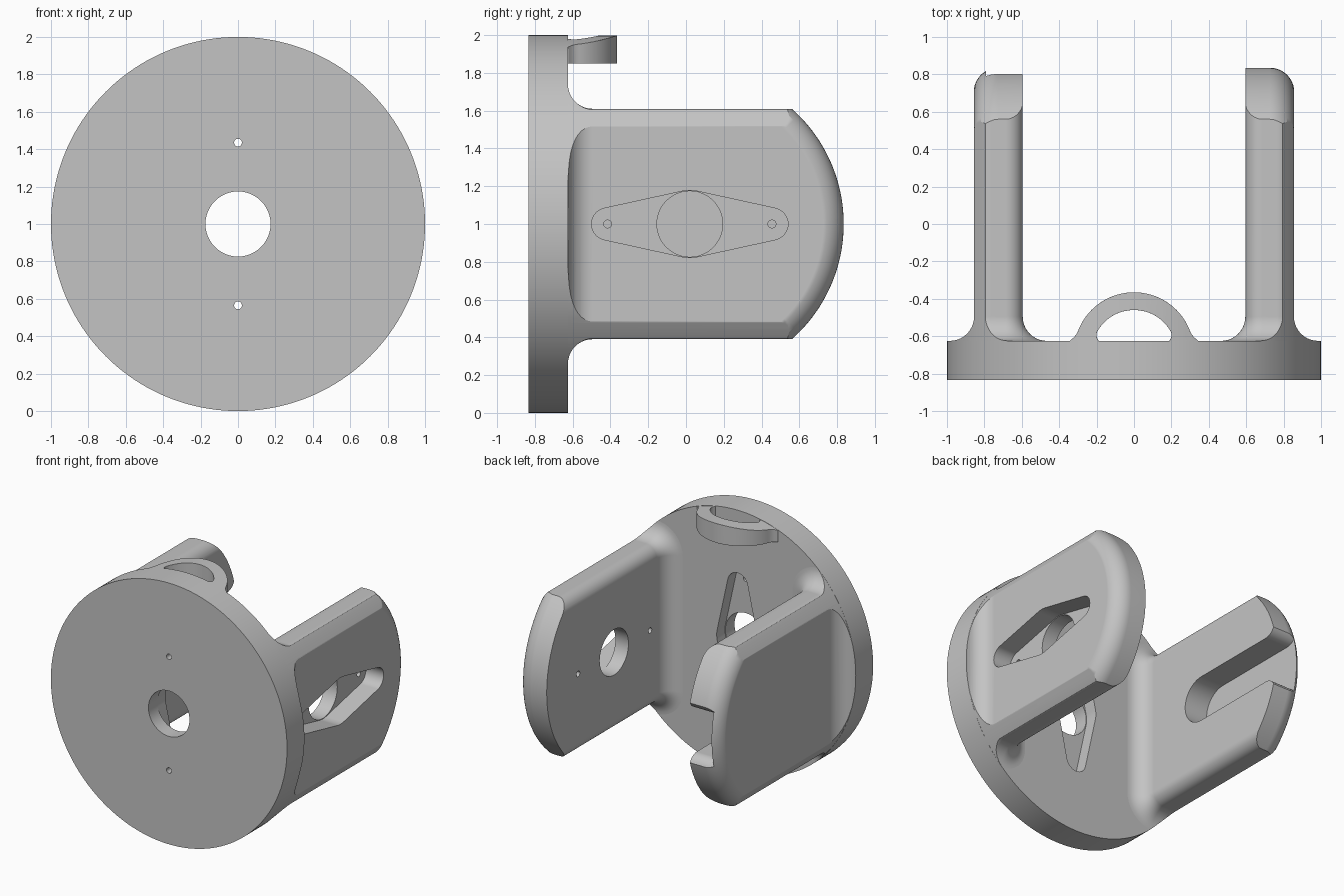
import bpy, bmesh
from math import sin, cos, acos, pi, radians
from mathutils import Vector

if "Cube" in bpy.data.objects:
    bpy.data.objects.remove(bpy.data.objects["Cube"], do_unlink=True)

FRONT, BACK, END = -0.835, -0.625, 0.835   # plate faces and arm tip along y
AXIS_Y = 0.02                              # arm pivot along y
HUB, TIP, REACH = 0.178, 0.085, 0.435      # horn recess sizes
FILLET = 0.13

grey = bpy.data.materials.new("matte_grey")
grey.use_nodes = True
COLOUR = (0.55, 0.55, 0.55, 1)
grey.diffuse_color = COLOUR
grey.node_tree.nodes["Principled BSDF"].inputs["Base Color"].default_value = COLOUR


def loft(name, rings):
    """Closed solid through rings with equal point counts."""
    bm = bmesh.new()
    loops = [[bm.verts.new(p) for p in ring] for ring in rings]
    n = len(loops[0])
    for a, b in zip(loops, loops[1:]):
        for i in range(n):
            j = (i + 1) % n
            bm.faces.new((a[i], a[j], b[j], b[i]))
    bm.faces.new(loops[0])
    bm.faces.new(loops[-1])
    bmesh.ops.recalc_face_normals(bm, faces=bm.faces)
    mesh = bpy.data.meshes.new(name)
    bm.to_mesh(mesh)
    bm.free()
    mesh.materials.append(grey)
    obj = bpy.data.objects.new(name, mesh)
    bpy.context.collection.objects.link(obj)
    return obj


def prism(name, outline, place, start, stop):
    """Extrude a 2D outline; place(u, v, w) maps it into space."""
    return loft(name, [[place(u, v, w) for u, v in outline] for w in (start, stop)])


def along_y(u, v, w):
    return Vector((u, w, v + 1))


def along_x(u, v, w):
    return Vector((w, u + AXIS_Y, v + 1))


def arc(cx, cy, r, a, b, n):
    return [(cx + r * cos(a + (b - a) * i / n), cy + r * sin(a + (b - a) * i / n))
            for i in range(n + 1)]


def circle(r, n=48, cx=0, cy=0):
    return arc(cx, cy, r, 0, 2 * pi, n)[:-1]


def horn():
    """Outline around a hub and two smaller tips."""
    a = acos((HUB - TIP) / REACH)
    return (arc(REACH, 0, TIP, -a, a, 16) + arc(0, 0, HUB, a, pi - a, 8)
            + arc(-REACH, 0, TIP, pi - a, pi + a, 16)
            + arc(0, 0, HUB, pi + a, 2 * pi - a, 8))


def select_only(obj):
    bpy.ops.object.select_all(action='DESELECT')
    obj.select_set(True)
    bpy.context.view_layer.objects.active = obj


def boolean(obj, tool, mode='DIFFERENCE'):
    select_only(obj)
    mod = obj.modifiers.new("cut", 'BOOLEAN')
    mod.operation, mod.solver, mod.object = mode, 'EXACT', tool
    bpy.ops.object.modifier_apply(modifier=mod.name)
    bpy.data.objects.remove(tool, do_unlink=True)


def finish(obj):
    select_only(obj)
    bpy.ops.object.shade_smooth_by_angle(angle=radians(28))
    mod = obj.modifiers.new("clean_shading", 'WEIGHTED_NORMAL')
    mod.keep_sharp = True


def clip_to_plate(obj, radius=0.999):
    boolean(obj, prism("clip", circle(radius, 160), along_y, -1.2, 1.2), 'INTERSECT')


def cut_horn(obj, place, outer, floor, inner):
    """Horn recess from the outer face, hub hole and screw holes right through."""
    boolean(obj, prism("recess", horn(), place, outer, floor))
    boolean(obj, prism("hub", circle(0.174), place, outer, inner))
    for s in (-1, 1):
        boolean(obj, prism("screw", circle(0.021, 16, s * REACH), place, outer, inner))


# Round base plate with the horn recess upright on its back
plate = prism("base_plate", circle(1, 160), along_y, FRONT, BACK)
cut_horn(plate, lambda u, v, w: along_y(v, u, w), BACK + 0.1, BACK - 0.1, FRONT - 0.1)
finish(plate)


def arm_section(side, y, grow):
    """Rounded rectangle across an arm."""
    hx, hz, r = 0.13 + grow, 0.61 + grow, 0.09 + grow
    pts = []
    for k, (sx, sz) in enumerate(((1, 1), (-1, 1), (-1, -1), (1, -1))):
        pts += arc(sx * (hx - r), sz * (hz - r), r, k * pi / 2, (k + 1) * pi / 2, 10)
    return [along_y(side * (0.725 + x), z, y) for x, z in pts]


def end_outline(inset):
    """Arched arm end, running straight back towards the plate."""
    r = END - AXIS_Y - inset
    return [(-1, -r)] + arc(0, 0, r, -pi / 2, pi / 2, 72) + [(-1, r)]


def make_arm(name, side):
    turns = [i * pi / 20 for i in range(11)]
    # Straight arm with a fillet flaring into the plate
    rings = [arm_section(side, BACK - 0.06, FILLET)]
    for t in reversed(turns):
        rings.append(arm_section(side, BACK + FILLET * (1 - sin(t)), FILLET * (1 - cos(t))))
    rings.append(arm_section(side, 1, 0))
    arm = loft(name, rings)
    # Arched tip, rounded on the outer side
    layers = [(0.3, 0)]
    layers += [(0.727 + FILLET * sin(t), FILLET * (1 - cos(t))) for t in turns]
    layers.append((1.2, FILLET))
    tip = loft("tip", [[along_x(u, v, side * x) for u, v in end_outline(d)]
                       for x, d in layers])
    boolean(arm, tip, 'INTERSECT')
    clip_to_plate(arm)
    return arm


# Left arm: horn recess on the outside
left_arm = make_arm("left_arm", 1)
cut_horn(left_arm, along_x, 1.0, 0.705, 0.45)
finish(left_arm)

# Right arm: blind slot on the inside, open and flared at the tip
right_arm = make_arm("right_arm", -1)
mouth = arc(0.70, -0.265, 0.09, pi / 2, 0, 8)
half = mouth + [(1.0, -0.265)]
slot = arc(0, 0, 0.175, pi / 2, 3 * pi / 2, 32) + half + [(u, -v) for u, v in reversed(half)]
boolean(right_arm, prism("slot", slot, along_x, -0.79, -0.4))
finish(right_arm)

# Cable loop at the top of the plate, with splayed feet
def splay(points, sign):
    out = []
    for x, y in points:
        near = max(0, min(1, (BACK + 0.05 - y) / 0.05))
        out.append((x + sign * 0.03 * near ** 2 * (1 if x > 0 else -1), y))
    return out


outer = splay(arc(0, -0.685, 0.32, 0, pi, 64), 1)
inner = splay(arc(0, -0.685, 0.225, pi, 0, 64), -1)
loop = prism("cable_loop", outer + inner, along_y, 0, 0)
bpy.data.objects.remove(loop, do_unlink=True)
loop = prism("cable_loop", outer + inner, lambda u, v, w: Vector((u, v, w)), 1.85, 2.1)
clip_to_plate(loop, 0.998)
select_only(loop)
bevel = loop.modifiers.new("round_edges", 'BEVEL')
bevel.width, bevel.segments, bevel.angle_limit = 0.03, 5, radians(40)
bpy.ops.object.modifier_apply(modifier=bevel.name)
finish(loop)
